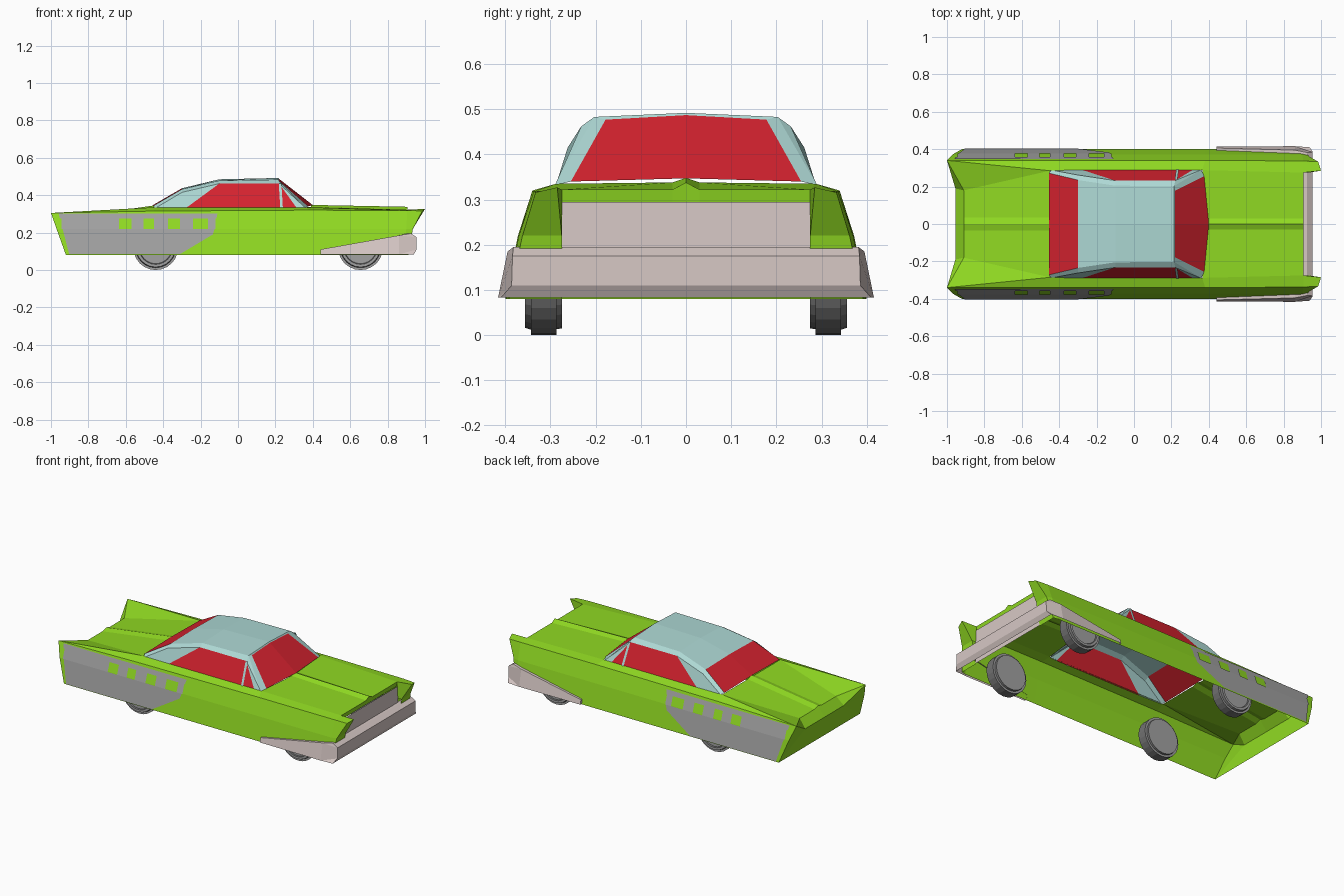
import bpy, bmesh, math
from mathutils import Vector

if "Cube" in bpy.data.objects:
    bpy.data.objects.remove(bpy.data.objects["Cube"])


def material(name, rgb):
    m = bpy.data.materials.new(name)
    m.diffuse_color = (*rgb, 1)
    m.use_nodes = True
    m.node_tree.nodes["Principled BSDF"].inputs["Base Color"].default_value = m.diffuse_color
    return m


GREEN = material("lime paint", (0.28, 0.70, 0.016))
RED = material("red glass", (0.66, 0.016, 0.028))
TEAL = material("pale teal roof", (0.42, 0.69, 0.66))
PINK = material("pinkish chrome", (0.68, 0.58, 0.56))
GREY = material("grey trim", (0.36, 0.36, 0.36))
DARK = material("dark tyre", (0.17, 0.17, 0.17))


def finish(name, bm, mats):
    bmesh.ops.remove_doubles(bm, verts=bm.verts, dist=1e-4)
    bmesh.ops.recalc_face_normals(bm, faces=bm.faces)
    me = bpy.data.meshes.new(name)
    bm.to_mesh(me)
    bm.free()
    for m in mats:
        me.materials.append(m)
    ob = bpy.data.objects.new(name, me)
    bpy.context.collection.objects.link(ob)
    mod = ob.modifiers.new("mirror", 'MIRROR')
    mod.use_axis = (False, True, False)
    mod.merge_threshold = 1e-4
    return ob


def part(name, faces, mat):
    """Half part at +y made of flat panels, mirrored to -y."""
    bm = bmesh.new()
    for f in faces:
        bm.faces.new([bm.verts.new(p) for p in f])
    return finish(name, bm, [mat])


def strips(a, b):
    """Quads between two rows of points."""
    return [(a[i], a[i + 1], b[i + 1], b[i]) for i in range(len(a) - 1)]


# Body: cross-sections run centre, crease, deck edge, fender, middle, bottom
rear = [(-.91, 0, .28), (-.91, .035, .27), (-.91, .18, .27),
        (-1, .34, .305), (-.97, .372, .22), (-.92, .40, .08)]
cowl_r = [(-.45, 0, .345), (-.45, .035, .335), (-.45, .285, .335),
          (-.45, .34, .315), (-.45, .372, .22), (-.45, .40, .08)]
cowl_f = [(.39, 0, .348), (.39, .03, .338), (.365, .288, .335),
          (.38, .34, .320), (.38, .372, .22), (.38, .40, .08)]
nose = [(.905, 0, .338), (.905, .03, .322), (.905, .275, .322),
        (.905, .337, .318), (.90, .370, .22), (.88, .398, .08)]
tip = [(1, .285, .327), (.985, .333, .316), (.935, .362, .22), (.91, .392, .08)]
lip = [(-.955, 0, .22), (-.955, .19, .22)]
d0, f0, d1, f1 = rear[2], rear[3], cowl_r[2], cowl_r[3]
inner, inner_low = (.935, .275, .22), (.91, .275, .08)

body = strips(rear[:3], cowl_r[:3])                       # boot lid
body += [(d0, f0, d1), (f0, f1, d1)]                      # fin tops
body += strips(rear[3:], cowl_r[3:])                      # rear sides
body += strips(cowl_r[2:], cowl_f[2:])                    # doors
body += strips(cowl_f, nose)                              # bonnet and wings
body += strips(nose[2:], tip)                             # wing tips
body += [(tip[0], tip[1], tip[2], inner), (inner, tip[2], tip[3], inner_low),
         (nose[2], tip[0], inner, (.905, .275, .22))]     # headlamp faces
drop = [(x - .005, y, .292) for x, y, z in nose[:3]]
body += strips(nose[:3], drop)                            # bonnet lip
body += [(rear[0], rear[1], rear[2], lip[1], lip[0]), (d0, f0, lip[1]),
         (lip[1], f0, rear[4]),
         (lip[0], lip[1], (-.92, .40, .08), (-.92, 0, .08)),
         (lip[1], rear[4], rear[5])]                      # tail panel and fins
part("body_shell", body, GREEN)

# Cabin key points
roof = [[(.215, 0, .492), (.215, .203, .483), (.22, .232, .462)],
        [(-.10, 0, .485), (-.10, .205, .478), (-.10, .232, .462)],
        [(-.30, 0, .437), (-.30, .235, .432), (-.30, .262, .415)]]
belt_f, belt_m, belt_r = (.36, .29, .332), (.315, .29, .33), (-.28, .29, .33)
belt_b = (-.44, .288, .332)
shield = [(.40, 0, .347), (.375, .255, .34)]
glass_top = [(.22, 0, .487), (.22, .178, .477)]
back_low = [(-.455, 0, .347), (-.455, .272, .342)]

cabin = strips(roof[0], roof[1]) + strips(roof[1], roof[2])
cabin += [(roof[0][0], roof[0][1], glass_top[1], glass_top[0]),   # screen header
          (glass_top[1], roof[0][1], belt_f, shield[1]),          # front pillar
          (roof[0][1], roof[0][2], belt_f),
          (roof[0][2], belt_m, belt_f),
          (roof[1][2], roof[2][2], belt_b, belt_r),               # rear pillar
          (roof[2][1], roof[2][2], belt_b, back_low[1])]
part("cabin_roof", cabin, TEAL)
part("windscreen", strips(shield, glass_top), RED)
part("rear_window", [(roof[2][0], roof[2][1], back_low[1], back_low[0])], RED)
part("side_window", [(roof[1][2], roof[0][2], belt_m, belt_r)], RED)
part("window_post", [((.218, .237, .462), (.232, .237, .462),
                      (.24, .294, .33), (.226, .294, .33))], TEAL)


# Side trim plate with four square openings, laid on the body side
def on_side(x, z):
    y = .34 + (.313 - z) * .344 if z > .22 else .372 + (.22 - z) * .2
    return (x, y + .005, z)


def rear_x(z):
    return -.96 + (.305 - z) * .26


def side_poly(*pts):
    return [on_side(x, z) for x, z in pts]


cuts = [rear_x(.245), -.635, -.57, -.505, -.45, -.375, -.31, -.24, -.16, -.12]
trim = [side_poly((rear_x(.302), .302), (-.11, .302), (-.115, .275), (rear_x(.275), .275)),
        side_poly((rear_x(.22), .22), (-.125, .22), (-.135, .19), (-.31, .085),
                  (rear_x(.085), .085))]
for a, b in zip(cuts[::2], cuts[1::2]):
    trim.append(side_poly((a, .275), (b, .275), (b, .22), (a, .22)))
part("side_trim", trim, GREY)

# Wrap-around bumper and grille
row_mid = [(.905, 0, .195), (.925, 0, .195), (.955, 0, .175), (.955, 0, .11), (.94, 0, .083)]
row_end = [(.905, .372, .195), (.925, .382, .195), (.955, .384, .175),
           (.955, .386, .11), (.94, .41, .083)]
wing_top, wing_low = (.86, .395, .185), (.86, .416, .083)
tail_top, tail_low = (.44, .406, .11), (.44, .414, .083)
bumper = strips(row_mid, row_end)
bumper += [(row_end[1], row_end[2], wing_top),
           (row_end[2], row_end[3], wing_low, wing_top),
           (row_end[3], row_end[4], wing_low),
           (wing_top, wing_low, tail_low, tail_top),
           (row_end[0], row_end[1], wing_top, (.86, .37, .185)),
           (wing_top, tail_top, (.44, .393, .11), (.86, .37, .185)),
           (tail_top, tail_low, (.44, .398, .083), (.44, .393, .11))]
part("front_bumper", bumper, PINK)
part("grille", [((.908, 0, .295), (.908, .275, .295), (.912, .275, .083), (.912, 0, .083))], PINK)


# Wheels: stepped profile (y, radius) spun about the axle
def wheel(name, x):
    zc = .12
    prof = [(.275, 0), (.275, .105), (.287, .107), (.287, .12), (.343, .12),
            (.343, .108), (.356, .104), (.356, .09), (.350, .086), (.350, 0)]
    bm = bmesh.new()
    vs = [bm.verts.new((x, y, zc - r)) for y, r in prof]
    es = [bm.edges.new(vs[i:i + 2]) for i in range(len(vs) - 1)]
    bmesh.ops.spin(bm, geom=vs + es, cent=(x, 0, zc), axis=(0, 1, 0),
                   angle=math.tau, steps=24)
    bmesh.ops.remove_doubles(bm, verts=bm.verts, dist=1e-4)
    bmesh.ops.recalc_face_normals(bm, faces=bm.faces)
    for f in bm.faces:                       # tread dark, discs grey
        f.material_index = 0 if abs(f.normal.y) > .7 else 1
    finish(name, bm, [GREY, DARK])


wheel("rear_wheels", -.44)
wheel("front_wheels", .655)
